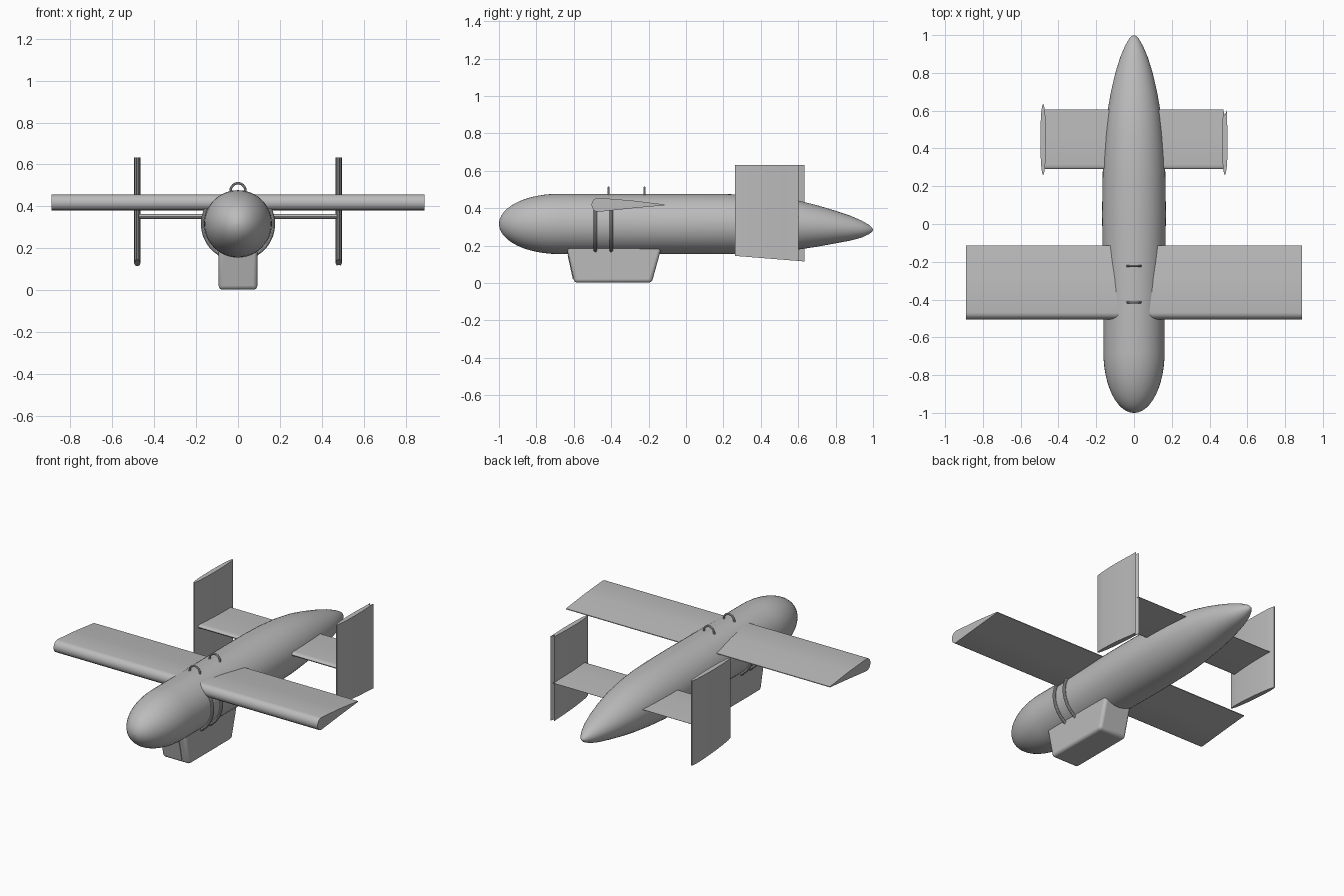
import bpy, bmesh
from math import sin, cos, pi, sqrt, radians
from mathutils import Vector

cube = bpy.data.objects.get("Cube")
if cube:
    bpy.data.objects.remove(cube, do_unlink=True)

# Single grey finish
grey = bpy.data.materials.new("plain_grey")
grey.use_nodes = True
colour = (0.5, 0.5, 0.5, 1)
grey.diffuse_color = colour
grey.node_tree.nodes["Principled BSDF"].inputs["Base Color"].default_value = colour


def loft(name, rings, bevel=0):
    """Skin a list of closed rings, cap both ends and add it to the scene."""
    bm = bmesh.new()
    loops = [[bm.verts.new(p) for p in ring] for ring in rings]
    n = len(loops[0])
    for a, b in zip(loops, loops[1:]):
        for i in range(n):
            j = (i + 1) % n
            bm.faces.new((a[i], a[j], b[j], b[i]))
    bm.faces.new(loops[0])
    bm.faces.new(loops[-1])
    bmesh.ops.recalc_face_normals(bm, faces=bm.faces)
    mesh = bpy.data.meshes.new(name)
    bm.to_mesh(mesh)
    bm.free()
    obj = bpy.data.objects.new(name, mesh)
    bpy.context.collection.objects.link(obj)
    mesh.materials.append(grey)
    if bevel:
        mod = obj.modifiers.new("rounding", "BEVEL")
        mod.width, mod.segments = bevel, 4
    bpy.ops.object.select_all(action="DESELECT")
    obj.select_set(True)
    bpy.context.view_layer.objects.active = obj
    bpy.ops.object.shade_smooth_by_angle(angle=radians(35))
    return obj


def tube(name, path, radius, sides=10):
    """Round rod along a path lying in a plane of constant y."""
    rings = []
    for i, p in enumerate(path):
        d = (path[min(i + 1, len(path) - 1)] - path[max(i - 1, 0)]).normalized()
        out = d.cross(Vector((0, 1, 0)))
        rings.append([p + radius * (out * cos(t) + Vector((0, sin(t), 0)))
                      for t in (2 * pi * k / sides for k in range(sides))])
    return loft(name, rings)


def arc(y, zc, radius, start, end, steps=20):
    angles = [radians(start + (end - start) * i / steps) for i in range(steps + 1)]
    return [Vector((radius * cos(a), y, zc + radius * sin(a))) for a in angles]


# Hull: elliptical nose, long body, tapered tail (y, half width, half height, centre z)
stations = [(-0.68 - 0.32 * cos(a), 0.162 * sin(a), 0.161 * sin(a), 0.316)
            for a in (pi / 2 * (i + 0.1) / 12 for i in range(12))]
stations += [(-0.68, .162, .161, .316), (-0.3, .162, .161, .316), (-0.08, .167, .161, .315),
             (0.05, .169, .161, .315), (0.2, .167, .161, .315), (0.35, .164, .157, .314),
             (0.48, .154, .147, .313), (0.6, .140, .131, .310), (0.7, .122, .111, .305),
             (0.8, .099, .087, .299), (0.88, .074, .066, .293), (0.94, .049, .045, .288),
             (0.98, .026, .024, .286), (0.995, .012, .011, .285), (1.0, .002, .002, .285)]
loft("hull", [[(w * cos(t), y, z + h * sin(t)) for t in (2 * pi * k / 48 for k in range(48))]
              for y, w, h, z in stations])


def foil(front, back, z, thick, nose, sides=8):
    """Blunt-nosed wing section with a sharp trailing edge, as (y, z) pairs."""
    half = thick / 2
    pts = [(front + nose - nose * sin(a), z - half * cos(a))
           for a in (pi * i / sides for i in range(sides + 1))]
    mid = front + (back - front) * 0.55
    return pts + [(mid, z + half * 0.62), (back, z + half * 0.06),
                  (back, z - half * 0.06), (mid, z - half * 0.5)]


# Main wing and tailplane run straight through the hull
for name, span, section in (("main_wing", 0.89, foil(-0.505, -0.115, 0.418, 0.075, 0.035)),
                            ("tailplane", 0.475, foil(0.29, 0.605, 0.352, 0.024, 0.025))):
    loft(name, [[(x, y, z) for y, z in section] for x in (-span, span)])

# Twin fins: leaf-shaped plan, sloping lower edge, left one split at the rear
for name, side, back in (("right_fin", -1, 0.633), ("left_fin", 1, 0.602)):
    front, middle = 0.262, 0.481 * side
    steps = 12
    outline = []
    for flip in (1, -1):
        for i in range(steps + 1):
            t = i / steps
            if flip < 0:
                t = 1 - t
            width = 0.003 + 0.012 * sqrt(max(0, sin(pi * t)))
            if side > 0 and t > 0.5:
                width = max(width, 0.011)
            outline.append((middle + flip * width, front + (back - front) * t))
        if side > 0 and flip > 0:
            outline.append((middle, back - 0.025))
    loft(name, [[(x, y, 0.145 - 0.08 * (y - front)) for x, y in outline],
                [(x, y, 0.632) for x, y in outline]])

# Gondola with sloping ends
loft("gondola", [[(-w, a, z), (w, a, z), (w, b, z), (-w, b, z)]
                 for z, w, a, b in ((0.002, .092, -0.597, -0.183), (0.215, .092, -0.644, -0.124))],
     bevel=0.018)

# Thin panel on the gondola's sloping front
def slope(z):
    return -0.597 - 0.047 * (z - 0.002) / 0.213

loft("gondola_front_panel",
     [[(x, slope(z) - out, z) for x, z in ((-0.05, .02), (0.045, .02), (0.045, .147), (-0.05, .147))]
      for out in (-0.002, 0.004)])

# Paired straps on both sides of the hull, from wing to gondola
for place, y in (("front", -0.485), ("rear", -0.4)):
    for side, start, end in (("left", 30, -62), ("right", 150, 242)):
        tube(f"{place}_{side}_strap", arc(y, 0.316, 0.168, start, end), 0.009)

# Lifting hoops on top
for place, y in (("front", -0.415), ("rear", -0.222)):
    tube(f"{place}_hoop", arc(y, 0.475, 0.035, -15, 195), 0.006, 8)
